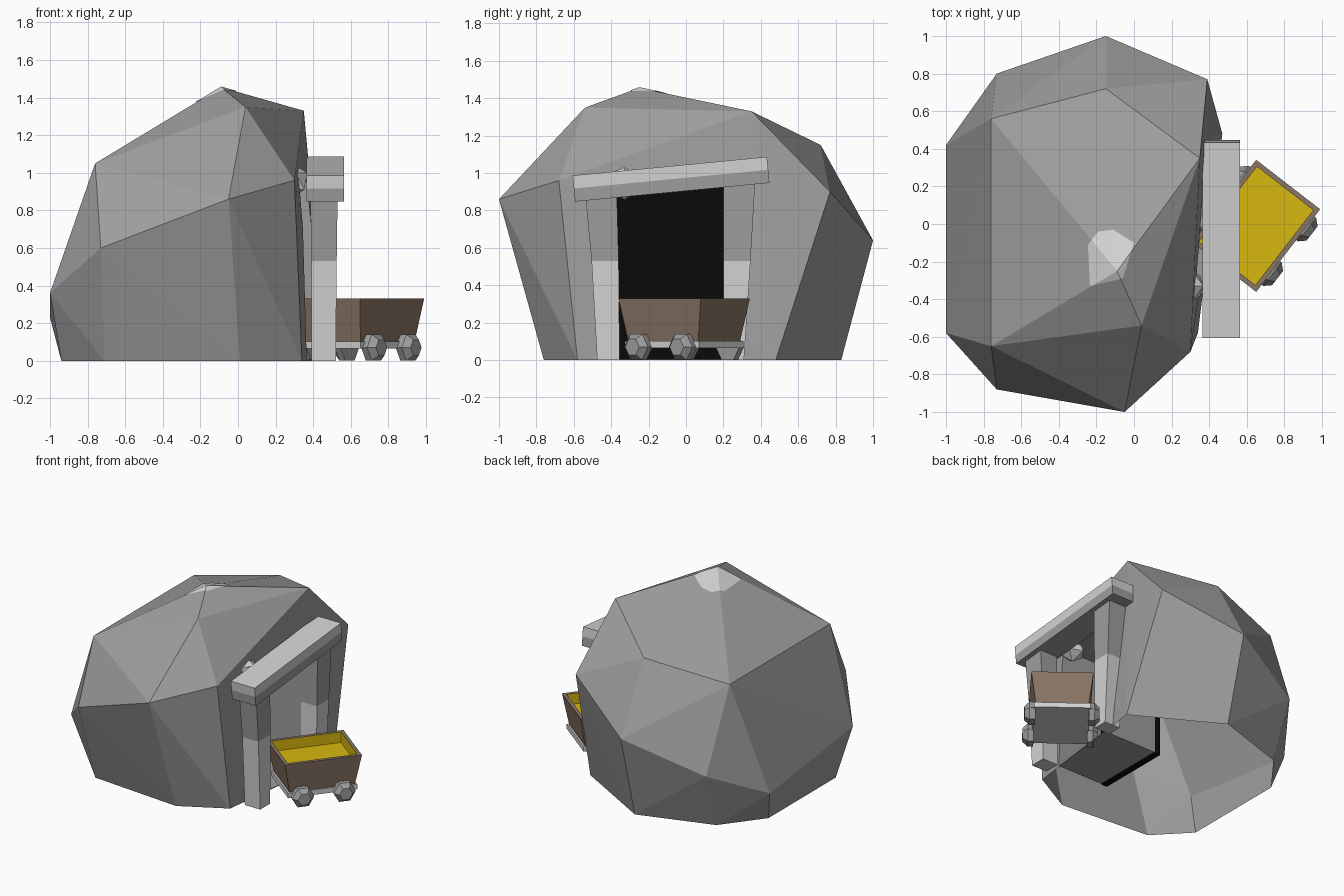
import bpy, bmesh, math
from mathutils import Matrix, Vector

cube = bpy.data.objects.get("Cube")
if cube:
    bpy.data.objects.remove(cube, do_unlink=True)


def material(name, r, g, b):
    m = bpy.data.materials.new(name)
    m.use_nodes = True
    m.diffuse_color = (r, g, b, 1)
    node = m.node_tree.nodes["Principled BSDF"]
    node.inputs["Base Color"].default_value = (r, g, b, 1)
    node.inputs["Roughness"].default_value = 0.9
    return m


ROCK = material("rock grey", 0.34, 0.34, 0.34)
PALE = material("pale grey", 0.65, 0.65, 0.65)
BLACK = material("tunnel black", 0.003, 0.003, 0.003)
BROWN = material("cart brown", 0.25, 0.18, 0.13)
GOLD = material("gold", 0.68, 0.48, 0.005)


def finish(name, bm, *mats, matrix=None):
    bmesh.ops.recalc_face_normals(bm, faces=bm.faces)
    mesh = bpy.data.meshes.new(name)
    bm.to_mesh(mesh)
    bm.free()
    for m in mats:
        mesh.materials.append(m)
    ob = bpy.data.objects.new(name, mesh)
    bpy.context.collection.objects.link(ob)
    if matrix:
        ob.matrix_world = matrix
    return ob


def hull(points):
    bm = bmesh.new()
    for p in points:
        bm.verts.new(p)
    bmesh.ops.convex_hull(bm, input=bm.verts)
    return bm


def rect(x0, x1, y0, y1, z):
    return [(x, y, z) for x in (x0, x1) for y in (y0, y1)]


def block(name, bottom, top, mat, matrix=None):
    """Six sided block between two level rectangles."""
    bm = hull(rect(*bottom) + rect(*top))
    bmesh.ops.dissolve_limit(bm, angle_limit=0.01, verts=bm.verts, edges=bm.edges)
    return finish(name, bm, mat, matrix=matrix)


# Faceted boulder: crown, shoulder and foot corners
crown = [(-.09, -.25, 1.455), (.04, -.54, 1.35), (.35, .35, 1.33),
         (-.15, .72, 1.15), (-.76, .56, 1.05), (-.76, -.65, 1.05)]
shoulder = [(.3, -.68, .96), (-.05, -1, .86), (-.73, -.88, .6), (-1, -.58, .36),
            (-1, .42, .23), (-.73, .8, .43), (-.15, 1, .64), (.39, .77, .9)]
foot = [(.34, -.58, 0), (.01, -.76, 0), (-.71, -.7, 0), (-.94, -.46, 0),
        (-.94, .35, 0), (-.71, .65, 0), (-.15, .83, 0), (.47, .48, 0)]
boulder = finish("boulder", hull(crown + shoulder + foot), ROCK)

# Pale patch lying on the peak, trimmed from the boulder surface
patch = [Vector(p) for p in ((-.245, -.11), (-.19, -.04), (-.11, -.03),
                             (0, -.1), (-.06, -.29), (-.235, -.33))]
bm = hull(crown + shoulder)
for a, b in zip(patch, patch[1:] + patch[:1]):
    edge = b - a
    bmesh.ops.bisect_plane(bm, geom=bm.verts[:] + bm.edges[:] + bm.faces[:],
                           plane_co=(a.x, a.y, 0), plane_no=(-edge.y, edge.x, 0),
                           clear_outer=True)
bm.normal_update()
low = [f for f in bm.faces if f.calc_center_median().z < 1.2]
bmesh.ops.delete(bm, geom=low, context='FACES')
bmesh.ops.translate(bm, verts=bm.verts, vec=(0, 0, .004))
peak = finish("peak_patch", bm, PALE)

# Tunnel cut into the boulder, which is open underneath
cutter = block("tunnel_cutter", (-.02, .9, -.37, .2, .006), (-.02, .9, -.37, .2, .95), ROCK)
cutter.hide_render = True
mod = boulder.modifiers.new("tunnel", 'BOOLEAN')
mod.object = cutter
mod.operation = 'DIFFERENCE'
mod.solver = 'EXACT'
bpy.context.view_layer.objects.active = boulder
bpy.ops.object.modifier_apply(modifier=mod.name)
bpy.data.objects.remove(cutter, do_unlink=True)
bm = bmesh.new()
bm.from_mesh(boulder.data)
base = [f for f in bm.faces if all(v.co.z < .001 for v in f.verts)]
bmesh.ops.delete(bm, geom=base, context='FACES')
bm.to_mesh(boulder.data)
bm.free()
block("tunnel_back", (-.065, -.015, -.37, .2, 0), (-.065, -.015, -.37, .2, .95), BLACK)

# Leaning entrance posts, pale below and grey above
for side, low_y, mid_y, top_y in (("right", (-.475, -.355), (-.505, -.36), (-.54, -.37)),
                                  ("left", (.2, .31), (.2, .345), (.2, .37))):
    top_z = .9 if side == "right" else .96
    middle = (.39, .525, *mid_y, .53)
    block(side + "_post_lower", (.39, .52, *low_y, 0), middle, PALE)
    block(side + "_post_upper", middle, (.385, .53, *top_y, top_z), ROCK)

# Tilted lintel in two layers
tilt = Matrix.Translation((.465, -.08, .967)) @ Matrix.Rotation(math.radians(5.5), 4, 'X')
for name, z, mat in (("lintel_lower", -.07, ROCK), ("lintel_upper", 0, PALE)):
    block(name, (-.1, .1, -.522, .522, z), (-.1, .1, -.522, .522, z + .07), mat, tilt)

# Small stone poking out above the lintel
bm = bmesh.new()
bmesh.ops.create_icosphere(bm, subdivisions=1, radius=.1)
finish("small_stone", bm, PALE, matrix=Matrix.Translation((.28, -.33, .955)))

# Cart: tapered tub with a sunken gold load
cart = Matrix.Translation((.65, -.01, 0)) @ Matrix.Rotation(math.radians(52.3), 4, 'Z')
bm = hull(rect(-.236, .236, -.183, .183, .1) + rect(-.278, .278, -.215, .215, .33))
bmesh.ops.dissolve_limit(bm, angle_limit=.01, verts=bm.verts, edges=bm.edges)
bm.normal_update()
top = max(bm.faces, key=lambda f: f.calc_center_median().z)
bmesh.ops.inset_region(bm, faces=[top], thickness=.037)
well = bmesh.ops.extrude_face_region(bm, geom=[top])["geom"]
floor_verts = [v for v in well if isinstance(v, bmesh.types.BMVert)]
bmesh.ops.delete(bm, geom=[top], context='FACES_ONLY')
bmesh.ops.translate(bm, verts=floor_verts, vec=(0, 0, -.08))
for f in bm.faces:
    f.material_index = int(any(v in floor_verts for v in f.verts))
finish("cart_tub", bm, BROWN, GOLD, matrix=cart)
block("cart_frame", (-.25, .25, -.195, .195, .065), (-.25, .25, -.195, .195, .102), PALE, cart)

# Six sided wheels with tapered outer faces
for end, x in (("rear", -.15), ("front", .15)):
    for side, s in (("right", -1), ("left", 1)):
        points = []
        for radius, y in ((.08, .185), (.08, .225), (.048, .26)):
            for i in range(6):
                a = i * math.pi / 3
                points.append((x + radius * math.cos(a), s * y, .07 + radius * math.sin(a)))
        bm = hull(points)
        bmesh.ops.dissolve_limit(bm, angle_limit=.01, verts=bm.verts, edges=bm.edges)
        finish(f"cart_{end}_{side}_wheel", bm, ROCK, matrix=cart)
